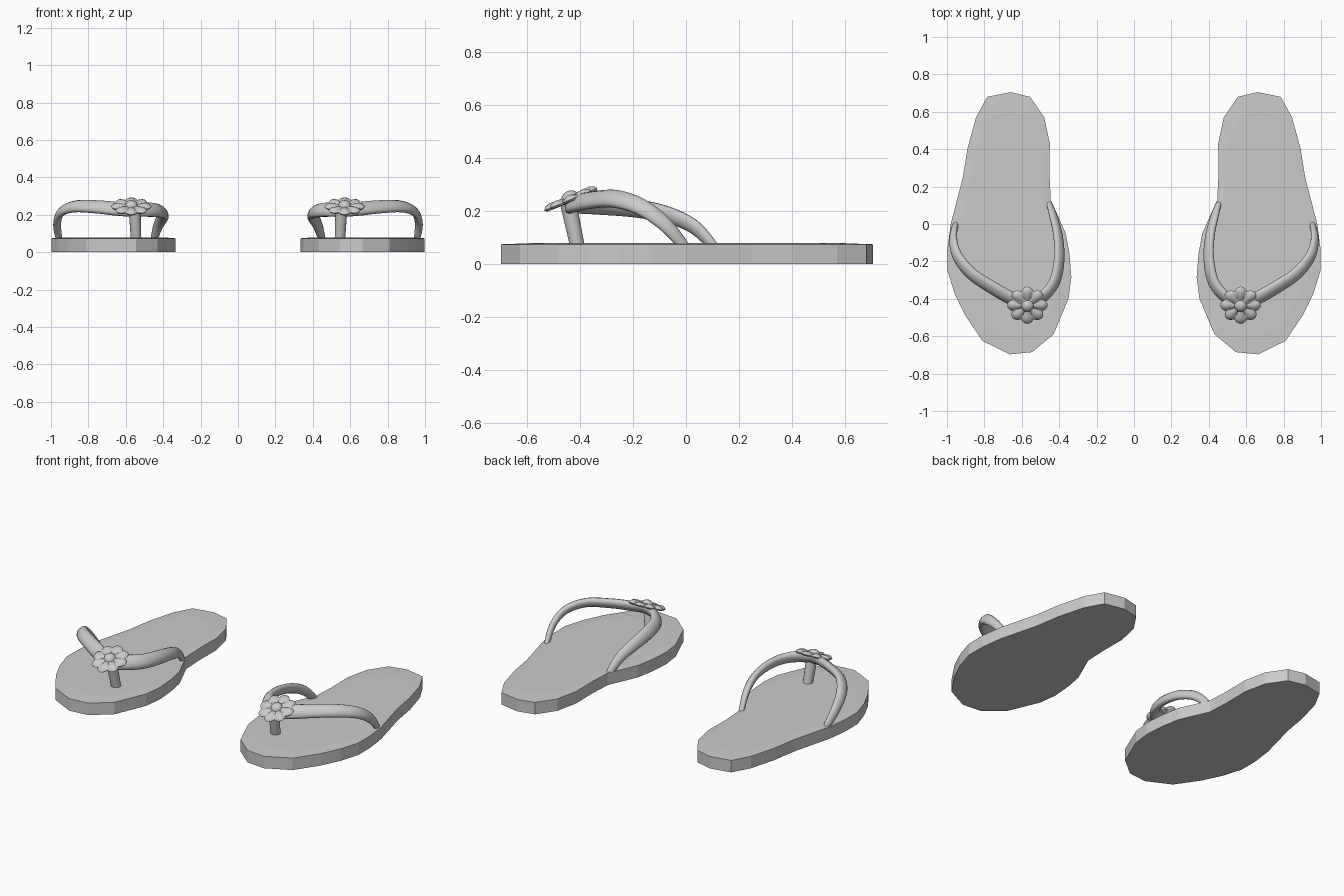
import bpy, bmesh, math
from mathutils import Vector, Matrix

cube = bpy.data.objects.get("Cube")
if cube:
    bpy.data.objects.remove(cube, do_unlink=True)

grey = bpy.data.materials.new("light_grey")
grey.use_nodes = True
grey.diffuse_color = (0.6, 0.6, 0.6, 1)
grey.node_tree.nodes["Principled BSDF"].inputs["Base Color"].default_value = (0.6, 0.6, 0.6, 1)

# Outline of the left sole, seen from above
OUTLINE = [(.66, .705), (.555, .68), (.48, .57), (.45, .43), (.452, .27), (.445, .13),
           (.365, -.05), (.345, -.16), (.335, -.285), (.35, -.40), (.43, -.59),
           (.545, -.685), (.665, -.697), (.81, -.625), (.905, -.485), (.96, -.37),
           (.997, -.25), (.997, -.13), (.98, 0), (.915, .25), (.89, .405),
           (.845, .57), (.785, .68)]

# Strap centre line from the inner end, over the toes, to the outer end
STRAP = [(.452, .11, .06), (.428, .03, .14), (.405, -.07, .185), (.40, -.19, .21),
         (.425, -.31, .222), (.49, -.39, .228), (.575, -.425, .228), (.65, -.40, .232),
         (.75, -.345, .242), (.87, -.265, .245), (.945, -.17, .215), (.967, -.08, .15),
         (.955, 0, .06)]
FLOWER_AT = Vector((.57, -.435, .245))


def finish(name, bm, side, smooth):
    """Mirror for the other foot, then make the object."""
    bm.transform(Matrix.Diagonal((side, 1, 1, 1)))
    bmesh.ops.recalc_face_normals(bm, faces=bm.faces)
    mesh = bpy.data.meshes.new(name)
    bm.to_mesh(mesh)
    bm.free()
    mesh.materials.append(grey)
    obj = bpy.data.objects.new(name, mesh)
    bpy.context.collection.objects.link(obj)
    if smooth:
        bpy.ops.object.select_all(action='DESELECT')
        obj.select_set(True)
        bpy.context.view_layer.objects.active = obj
        bpy.ops.object.shade_smooth_by_angle(angle=math.radians(50))


def skin(bm, rings):
    """Join closed rings of points and cap both ends."""
    loops = [[bm.verts.new(p) for p in ring] for ring in rings]
    n = len(loops[0])
    for a, b in zip(loops, loops[1:]):
        for i in range(n):
            j = (i + 1) % n
            bm.faces.new((a[i], a[j], b[j], b[i]))
    bm.faces.new(loops[0])
    bm.faces.new(loops[-1])


def spline(points, steps):
    """Smooth path through the points."""
    pts = [Vector(p) for p in points]
    pts = [2 * pts[0] - pts[1]] + pts + [2 * pts[-1] - pts[-2]]
    path = []
    for a, b, c, d in zip(pts, pts[1:], pts[2:], pts[3:]):
        for k in range(steps):
            t = k / steps
            path.append(.5 * (2 * b + (c - a) * t + (2 * a - 5 * b + 4 * c - d) * t ** 2
                              + (3 * b - a - 3 * c + d) * t ** 3))
    return path + [pts[-2]]


def sole(name, side):
    bm = bmesh.new()
    centre = Vector((.67, 0))
    rings = []
    for scale, z in ((1, 0), (1, .074), (.85, .078)):
        flat = [centre + (Vector(p) - centre) * scale for p in OUTLINE]
        rings.append([(p.x, p.y, z) for p in flat])
    skin(bm, rings)
    finish(name, bm, side, False)


def strap(name, side):
    bm = bmesh.new()
    path = spline(STRAP, 4)
    last = len(path) - 1
    rings = []
    for i, p in enumerate(path):
        along = (path[min(i + 1, last)] - path[max(i - 1, 0)]).normalized()
        out = p - Vector((.68, -.12, .02))
        out = (out - along * out.dot(along)).normalized()
        across = along.cross(out)
        swell = math.sin(math.pi * i / last) ** .6
        wide, thick = .018 + .026 * swell, .014 + .012 * swell
        angles = [math.tau * k / 12 for k in range(12)]
        rings.append([p + across * wide * math.cos(a) + out * thick * math.sin(a)
                      for a in angles])
    skin(bm, rings)
    finish(name, bm, side, True)


def toe_post(name, side):
    bm = bmesh.new()
    low, high = Vector((.545, -.41, .07)), Vector((.553, -.445, .235))
    axis = high - low
    turn = axis.to_track_quat('Z', 'Y').to_matrix().to_4x4()
    bmesh.ops.create_cone(bm, cap_ends=True, segments=14, radius1=.028, radius2=.032,
                          depth=axis.length,
                          matrix=Matrix.Translation((low + high) / 2) @ turn)
    finish(name, bm, side, True)


def flower(name, side):
    bm = bmesh.new()
    # Radius, height and petal puff from the underside to the raised centre
    profile = [(.3, -.012, 0), (.93, -.010, 0), (1, -.002, 0), (.93, .007, .002),
               (.75, .010, .006), (.5, .009, .005), (.34, .008, .002),
               (.30, .018, 0), (.2, .027, 0), (.06, .031, 0)]
    rings = []
    for r, z, puff in profile:
        ring = []
        for k in range(64):
            a = math.tau * k / 64
            petal = abs(math.cos(4 * a))
            edge = .088 + .020 * petal if r > .4 else .098
            ring.append((r * edge * math.cos(a), r * edge * math.sin(a),
                         z + puff * (2 * petal - 1)))
        rings.append(ring)
    skin(bm, rings)
    bm.transform(Matrix.Translation(FLOWER_AT) @ Matrix.Rotation(math.radians(23), 4, 'X'))
    finish(name, bm, side, True)


for prefix, side in (("left", 1), ("right", -1)):
    sole(prefix + "_sole", side)
    strap(prefix + "_strap", side)
    toe_post(prefix + "_toe_post", side)
    flower(prefix + "_flower", side)
